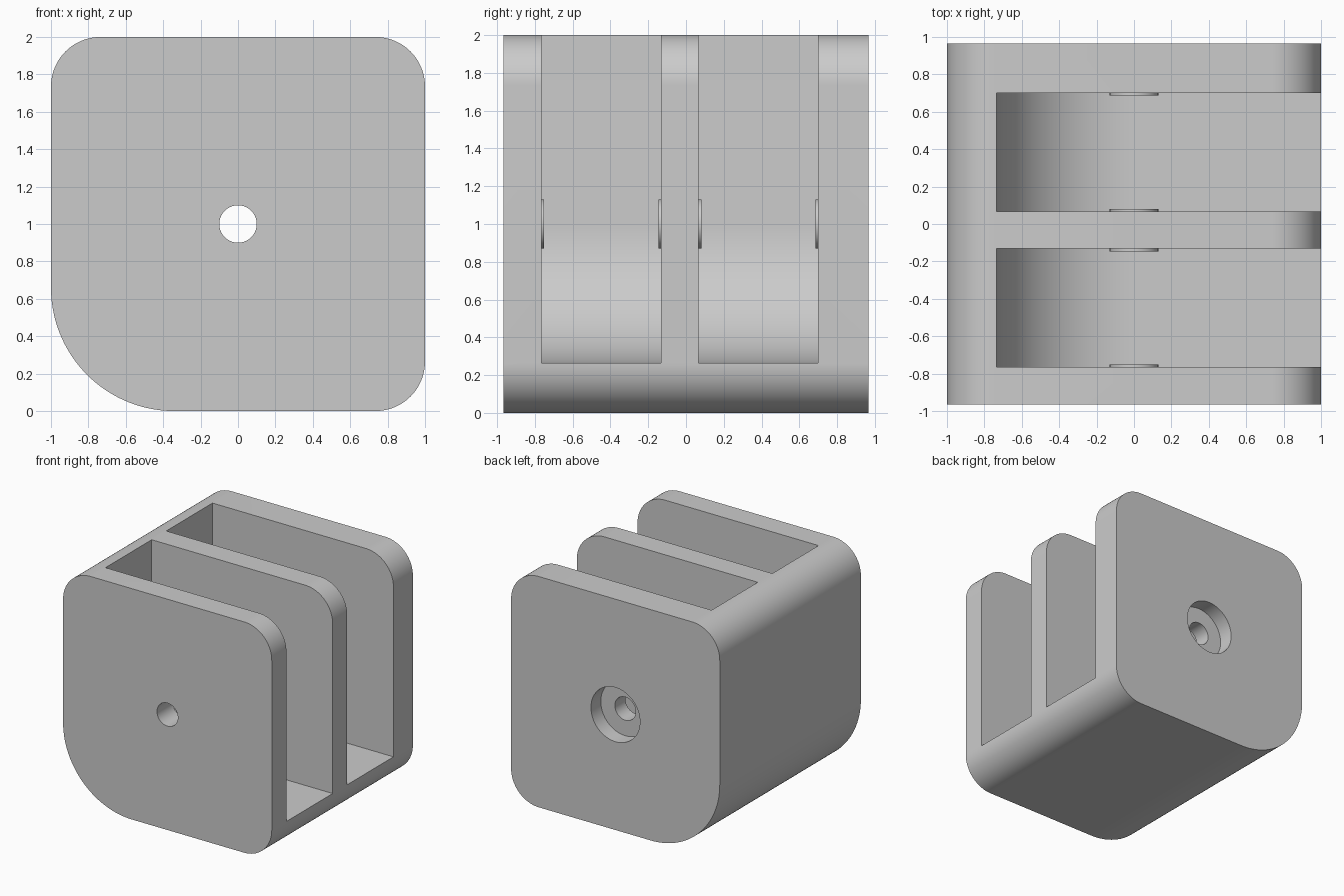
import bpy, bmesh, math

cube = bpy.data.objects.get("Cube")
if cube:
    bpy.data.objects.remove(cube, do_unlink=True)

grey = bpy.data.materials.new("light_grey")
grey.use_nodes = True
grey.diffuse_color = (0.6, 0.6, 0.6, 1)
grey.node_tree.nodes["Principled BSDF"].inputs["Base Color"].default_value = (0.6, 0.6, 0.6, 1)


def arc(cx, cz, r, start, end, n):
    """Points on an arc in the x-z plane, angles in degrees."""
    angles = [math.radians(start + (end - start) * i / n) for i in range(n + 1)]
    return [(cx + r * math.cos(a), cz + r * math.sin(a)) for a in angles]


def extrude(name, profile, y0, y1):
    """Solid made by sweeping an x-z profile from y0 to y1."""
    bm = bmesh.new()
    face = bm.faces.new([bm.verts.new((x, y0, z)) for x, z in profile])
    new = bmesh.ops.extrude_face_region(bm, geom=[face])["geom"]
    verts = [v for v in new if isinstance(v, bmesh.types.BMVert)]
    bmesh.ops.translate(bm, verts=verts, vec=(0, y1 - y0, 0))
    bmesh.ops.recalc_face_normals(bm, faces=bm.faces)
    mesh = bpy.data.meshes.new(name)
    bm.to_mesh(mesh)
    bm.free()
    mesh.materials.append(grey)
    obj = bpy.data.objects.new(name, mesh)
    bpy.context.collection.objects.link(obj)
    return obj


def disc(name, r, y0, y1):
    return extrude(name, arc(0, 1, r, 0, 360, 64)[:-1], y0, y1)


def combine(target, tool, operation):
    """Apply a boolean and remove the tool object."""
    mod = target.modifiers.new("boolean", "BOOLEAN")
    mod.operation, mod.solver, mod.object = operation, "EXACT", tool
    bpy.context.view_layer.objects.active = target
    bpy.ops.object.modifier_apply(modifier=mod.name)
    bpy.data.objects.remove(tool, do_unlink=True)


HALF = 0.966
R, BIG = 0.265, 0.66
SLOTS = [(-0.765, -0.132), (0.067, 0.70)]
LIP = 0.014

# Block with three small rounded corners and one large one
outline = (arc(1 - R, 2 - R, R, 0, 90, 24) + arc(R - 1, 2 - R, R, 90, 180, 24)
           + arc(BIG - 1, BIG, BIG, 180, 270, 40) + arc(1 - R, R, R, 270, 360, 24))
body = extrude("housing", outline, -HALF, HALF)

# Two slots, open at the top and one side, with a rounded inner corner
pocket = [(1.2, 2.2), (-0.735, 2.2)] + arc(0, 1, 0.735, 180, 270, 48) + [(1.2, 0.265)]
for y0, y1 in SLOTS:
    combine(body, extrude("slot_cutter", pocket, y0, y1), "DIFFERENCE")

# Thin raised rings on both walls of each slot
for y0, y1 in SLOTS:
    combine(body, disc("ring", 0.13, y0 - 0.03, y0 + LIP), "UNION")
    combine(body, disc("ring", 0.13, y1 - LIP, y1 + 0.03), "UNION")

# Axle hole right through, with a wide recess at the back
combine(body, disc("axle_cutter", 0.1, -1.2, 1.2), "DIFFERENCE")
combine(body, disc("recess_cutter", 0.235, HALF - 0.135, 1.2), "DIFFERENCE")

bpy.ops.object.select_all(action="DESELECT")
body.select_set(True)
bpy.context.view_layer.objects.active = body
bpy.ops.object.shade_smooth_by_angle(angle=math.radians(30))
